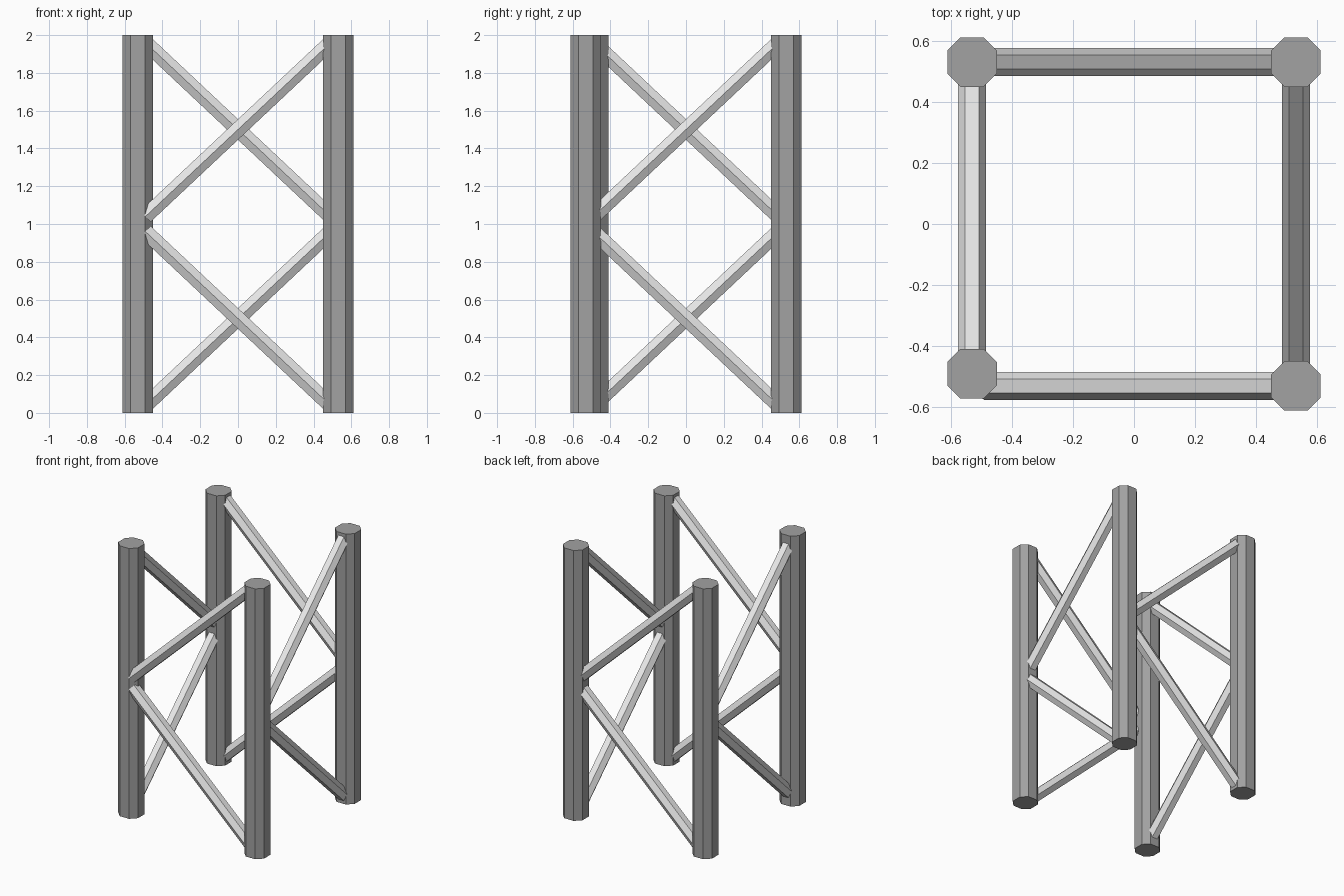
import bpy, bmesh, math
from mathutils import Vector

cube = bpy.data.objects.get("Cube")
if cube:
    bpy.data.objects.remove(cube, do_unlink=True)


def material(name, value):
    m = bpy.data.materials.new(name)
    m.use_nodes = True
    col = (value, value, value, 1)
    m.diffuse_color = col
    m.node_tree.nodes["Principled BSDF"].inputs["Base Color"].default_value = col
    return m


dark_grey = material("dark grey", 0.36)
light_grey = material("light grey", 0.8)


def prism(name, start, end, side, profile, mat):
    """Sweep a flat profile from start to end; side is the profile's u axis."""
    start, end, u = Vector(start), Vector(end), Vector(side)
    v = (end - start).normalized().cross(u)
    bm = bmesh.new()
    base = bm.faces.new([bm.verts.new(start + u * a + v * b) for a, b in profile])
    top = bmesh.ops.extrude_face_region(bm, geom=[base])["geom"]
    bmesh.ops.translate(bm, vec=end - start,
                        verts=[g for g in top if isinstance(g, bmesh.types.BMVert)])
    bmesh.ops.recalc_face_normals(bm, faces=bm.faces)
    mesh = bpy.data.meshes.new(name)
    bm.to_mesh(mesh)
    bm.free()
    mesh.materials.append(mat)
    obj = bpy.data.objects.new(name, mesh)
    bpy.context.collection.objects.link(obj)


# Octagonal corner posts; the front right one sits slightly further back
H, F = 0.081, 0.038
octagon = [(H, -F), (H, F), (F, H), (-F, H), (-H, F), (-H, -F), (-F, -H), (F, -H)]
posts = {"front_right_post": (-0.53, -0.49), "front_left_post": (0.53, -0.53),
         "back_left_post": (0.53, 0.53), "back_right_post": (-0.53, 0.53)}
for name, (x, y) in posts.items():
    prism(name, (x, y, 0), (x, y, 2), (1, 0, 0), octagon, dark_grey)

# Hexagonal braces: a V on each side, opening from mid height, turned round the frame
R = 0.046
hexagon = [(R * math.cos(math.radians(60 * i)), R * math.sin(math.radians(60 * i)))
           for i in range(6)]
for i, side in enumerate(["front", "left", "back", "right"]):
    c, s = round(math.cos(i * math.pi / 2)), round(math.sin(i * math.pi / 2))

    def turn(x, y, z):
        return (c * x - s * y, s * x + c * y, z)

    for level, sign in (("upper", 1), ("lower", -1)):
        prism(f"{side}_{level}_brace",
              turn(-0.49, -0.53, 1 + sign * 0.04), turn(0.5, -0.53, 1 + sign * 0.97),
              turn(0, -1, 0), hexagon, light_grey)
